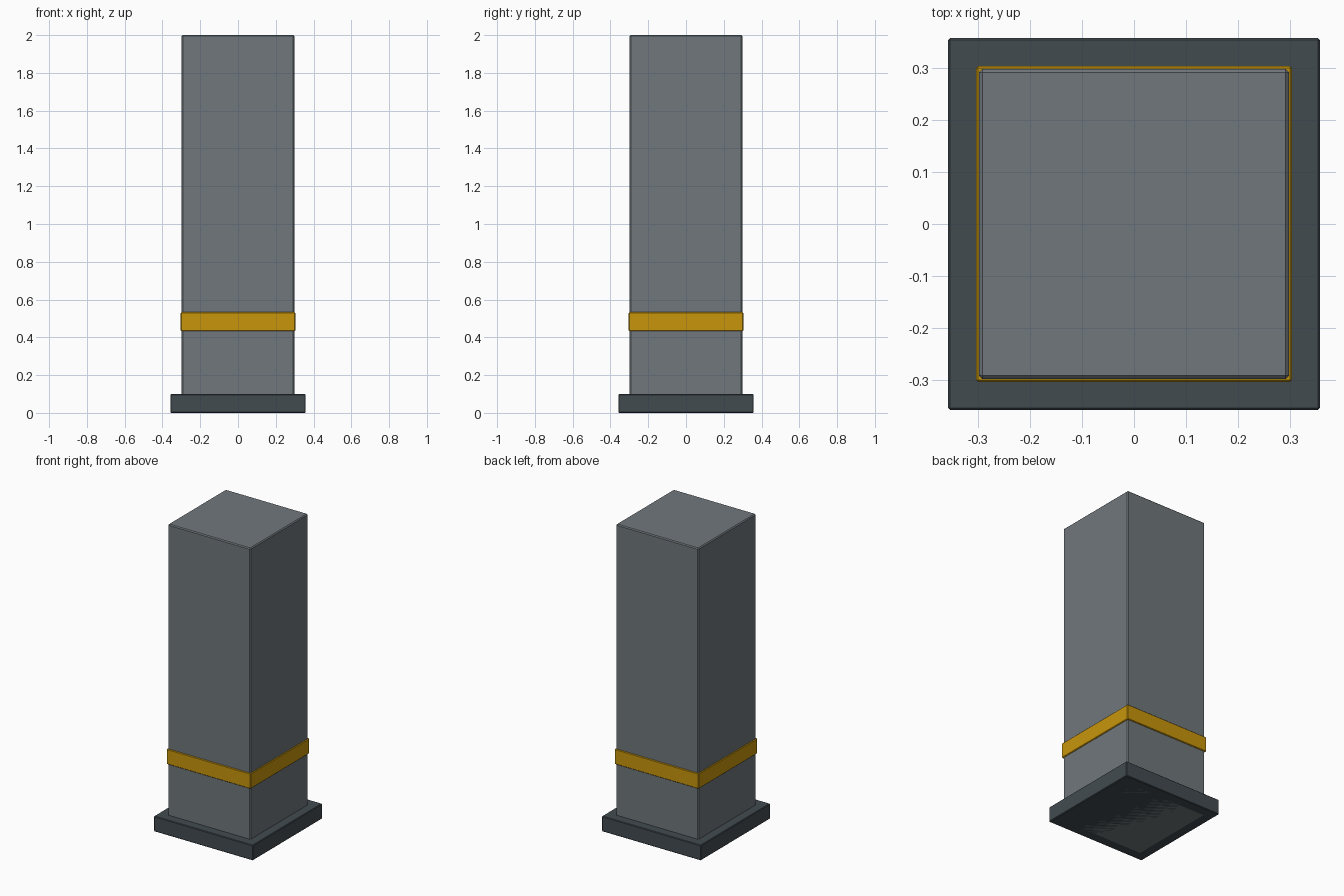
import bpy, bmesh

if "Cube" in bpy.data.objects:
    bpy.data.objects.remove(bpy.data.objects["Cube"])


def srgb(r, g, b):
    def lin(c):
        c /= 255
        return c / 12.92 if c <= 0.04045 else ((c + 0.055) / 1.055) ** 2.4
    return (lin(r), lin(g), lin(b), 1.0)


def material(name, rgb):
    m = bpy.data.materials.new(name)
    m.diffuse_color = srgb(*rgb)
    m.use_nodes = True
    m.node_tree.nodes["Principled BSDF"].inputs["Base Color"].default_value = m.diffuse_color
    return m


def bevelled_box(name, half, z0, z1, bevel, mat):
    bm = bmesh.new()
    bmesh.ops.create_cube(bm, size=1)
    for v in bm.verts:
        v.co = (v.co.x * 2 * half, v.co.y * 2 * half, z1 if v.co.z > 0 else z0)
    bmesh.ops.bevel(bm, geom=bm.edges[:], offset=bevel, segments=1,
                    profile=0.5, affect='EDGES')
    bmesh.ops.recalc_face_normals(bm, faces=bm.faces[:])
    me = bpy.data.meshes.new(name)
    bm.to_mesh(me)
    bm.free()
    me.materials.append(mat)
    ob = bpy.data.objects.new(name, me)
    bpy.context.collection.objects.link(ob)
    return ob


grey = material("mid grey", (112, 119, 124))
dark = material("dark slate", (66, 75, 80))
amber = material("amber", (200, 150, 12))

# Tall square column, running down through the plinth
bevelled_box("column", 0.298, 0.0, 2.0, 0.006, grey)
# Plinth at the foot
bevelled_box("plinth", 0.358, 0.0, 0.1, 0.004, dark)
# Thin coloured band round the column
bevelled_box("band", 0.304, 0.433, 0.533, 0.004, amber)
